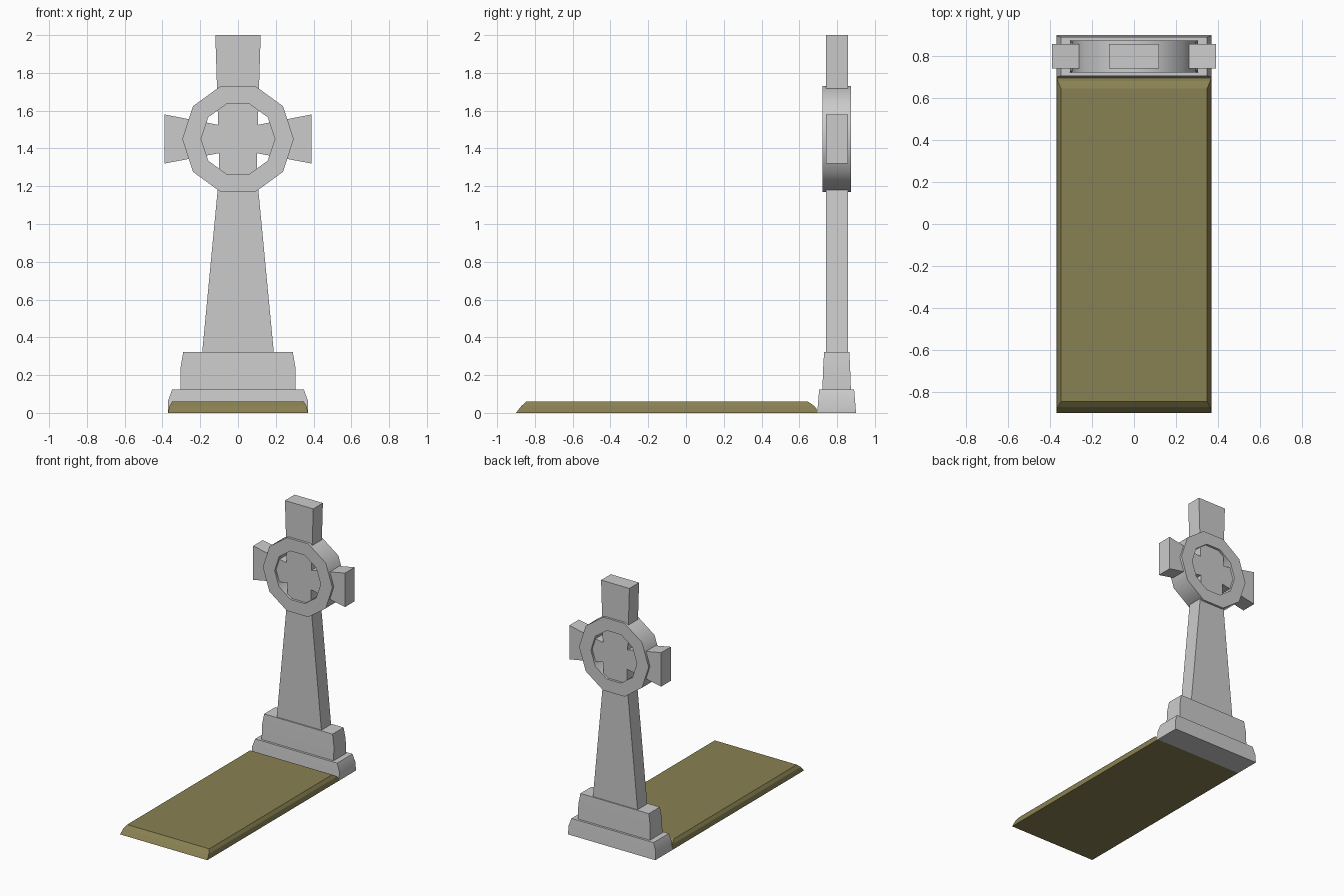
import bpy, bmesh, math

if "Cube" in bpy.data.objects:
    bpy.data.objects.remove(bpy.data.objects["Cube"])


def finish(name, bm, smooth=None):
    bmesh.ops.recalc_face_normals(bm, faces=bm.faces)
    me = bpy.data.meshes.new(name)
    bm.to_mesh(me)
    bm.free()
    ob = bpy.data.objects.new(name, me)
    bpy.context.collection.objects.link(ob)
    if smooth is not None:
        bpy.context.view_layer.objects.active = ob
        ob.select_set(True)
        bpy.ops.object.shade_smooth_by_angle(angle=math.radians(smooth))
        ob.select_set(False)
    return ob


def tiered_block(name, levels, smooth=None):
    """Stack of rectangles (half width, y0, y1, z) joined into a closed block."""
    bm = bmesh.new()
    rings = []
    for w, y0, y1, z in levels:
        rings.append([bm.verts.new(p) for p in
                      ((-w, y0, z), (w, y0, z), (w, y1, z), (-w, y1, z))])
    for a, b in zip(rings, rings[1:]):
        for i in range(4):
            j = (i + 1) % 4
            bm.faces.new((a[i], a[j], b[j], b[i]))
    bm.faces.new(rings[0][::-1])
    bm.faces.new(rings[-1])
    return finish(name, bm, smooth)


# Grave slab in front of the cross
slab = tiered_block("grave_slab", [
    (0.37, -0.90, 0.705, 0.0),
    (0.363, -0.872, 0.68, 0.036),
    (0.348, -0.845, 0.645, 0.06)])
mat = bpy.data.materials.new("dry_grass")
mat.diffuse_color = (0.25, 0.22, 0.085, 1)
mat.use_nodes = True
mat.node_tree.nodes["Principled BSDF"].inputs["Base Color"].default_value = mat.diffuse_color
slab.data.materials.append(mat)

# Two stepped plinth blocks
tiered_block("lower_plinth", [
    (0.37, 0.695, 0.90, 0.0),
    (0.37, 0.70, 0.895, 0.065),
    (0.348, 0.705, 0.89, 0.125)], 35)
tiered_block("upper_plinth", [
    (0.305, 0.722, 0.873, 0.12),
    (0.305, 0.726, 0.869, 0.235),
    (0.29, 0.731, 0.865, 0.322)], 35)

# Flared cross: right half outline mirrored to the left
half = [(0.19, 0.315), (0.10, 1.26), (0.10, 1.375), (0.39, 1.32),
        (0.39, 1.58), (0.105, 1.525), (0.12, 2.0)]
outline = half + [(-x, z) for x, z in reversed(half)]
bm = bmesh.new()
face = bm.faces.new([bm.verts.new((x, 0.74, z)) for x, z in outline])
ext = bmesh.ops.extrude_face_region(bm, geom=[face])
bmesh.ops.translate(bm, vec=(0, 0.117, 0),
                    verts=[v for v in ext["geom"] if isinstance(v, bmesh.types.BMVert)])
finish("cross", bm)

# Ten-sided ring around the crossing
N, ZC = 10, 1.45
section = [(0.195, 0.722), (0.295, 0.722), (0.295, 0.874), (0.195, 0.874)]
bm = bmesh.new()
loops = []
for i in range(N):
    a = 2 * math.pi * i / N
    loops.append([bm.verts.new((r * math.cos(a), y, ZC + r * math.sin(a)))
                  for r, y in section])
for i in range(N):
    a, b = loops[i], loops[(i + 1) % N]
    for k in range(4):
        m = (k + 1) % 4
        bm.faces.new((a[k], a[m], b[m], b[k]))
finish("cross_ring", bm, 40)
